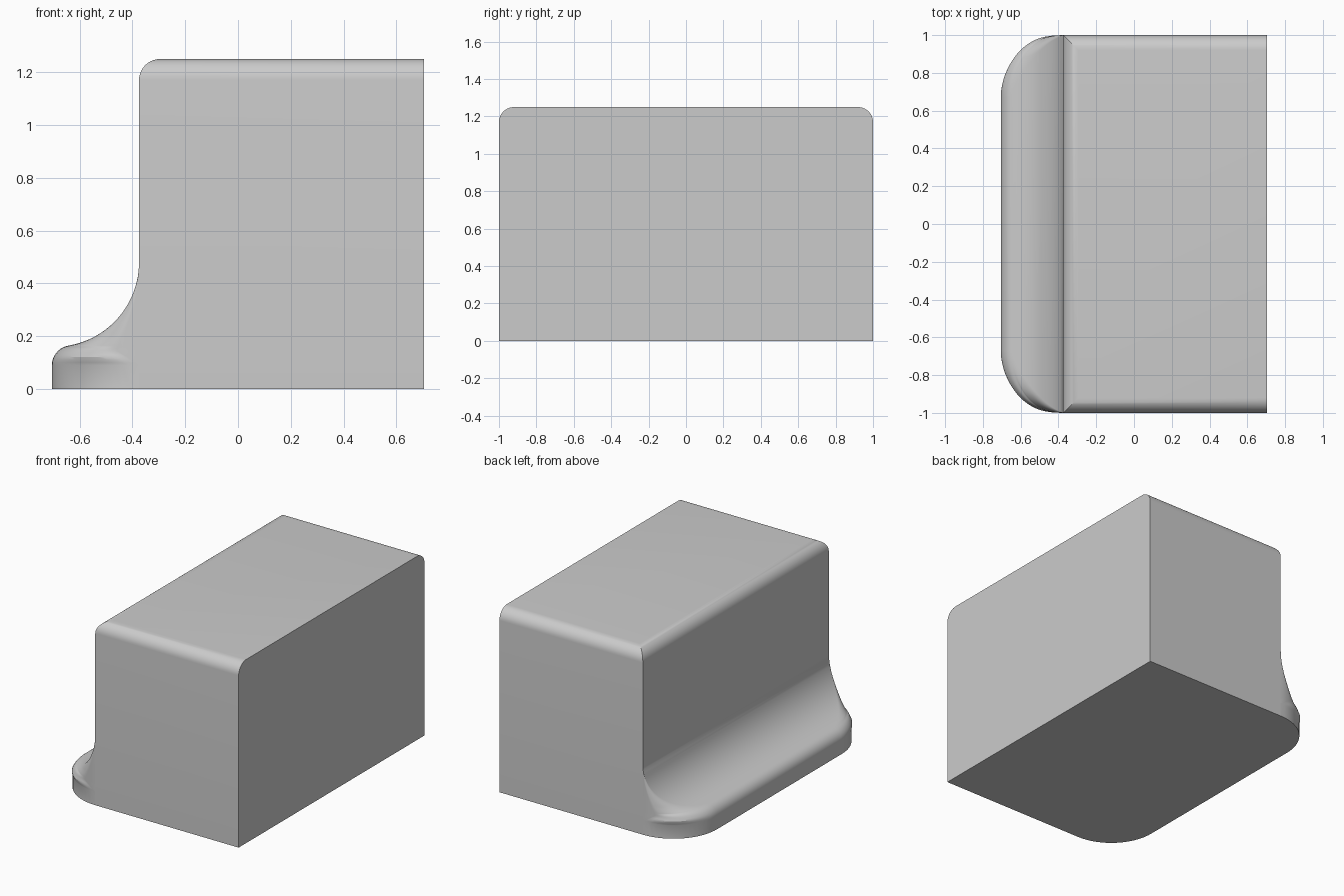
import bpy, bmesh
from math import sin, cos, sqrt, pi, radians

if "Cube" in bpy.data.objects:
    bpy.data.objects.remove(bpy.data.objects["Cube"])

grey = bpy.data.materials.new("plain_grey")
grey.use_nodes = True
grey.diffuse_color = (0.6, 0.6, 0.6, 1)
grey.node_tree.nodes["Principled BSDF"].inputs["Base Color"].default_value = (0.6, 0.6, 0.6, 1)

WALL, RIGHT, TOE = -0.375, 0.705, -0.705   # x of the block's two sides and the toe
CORNER = WALL - TOE                        # plan radius of the foot corners
FLAT = 1 - CORNER                          # half length of the straight toe


def finish(bm, name):
    bmesh.ops.recalc_face_normals(bm, faces=bm.faces)
    mesh = bpy.data.meshes.new(name)
    bm.to_mesh(mesh)
    bm.free()
    mesh.materials.append(grey)
    obj = bpy.data.objects.new(name, mesh)
    bpy.context.collection.objects.link(obj)
    bpy.ops.object.select_all(action="DESELECT")
    obj.select_set(True)
    bpy.context.view_layer.objects.active = obj
    bpy.ops.object.shade_smooth_by_angle(angle=radians(25))


# Main block, with three of its four top edges rounded
bm = bmesh.new()
bmesh.ops.create_cube(bm, size=1)
for v in bm.verts:
    v.co = ((WALL + RIGHT) / 2 + v.co.x * (RIGHT - WALL), v.co.y * 2, (v.co.z + 0.5) * 1.25)
rim = [e for e in bm.edges if all(v.co.z > 1 for v in e.verts)
       and any(v.co.x < 0 for v in e.verts)]
bmesh.ops.bevel(bm, geom=rim, offset=0.08, segments=10, profile=0.5, affect="EDGES")
finish(bm, "main_block")


# Foot profile: vertical toe, rounded lip, then a concave sweep up to the wall
LIP, COVE, COVE_X, COVE_Z = 0.075, 0.32, -0.695, 0.48
profile = [(TOE, 0)]
for i in range(11):
    a = radians(80) * i / 10
    profile.append((TOE + LIP * (1 - cos(a)), 0.09 + LIP * sin(a)))
for i in range(25):
    a = radians(10 + 80 * i / 24)
    profile.append((COVE_X + COVE * sin(a), COVE_Z - COVE * cos(a)))


def plan_width(x):
    return FLAT + sqrt(max(0, CORNER ** 2 - (x - WALL) ** 2))


def ramp(z, low, high):
    return min(1, max(0, (z - low) / (high - low)))


def half_outline(x, z):
    """Points from the toe centre line round one corner to the wall."""
    if z < 0.15:
        end = WALL - 0.105 * ramp(z, 0.09, 0.15)
    else:
        end = WALL - 0.105 * ((COVE_Z - z) / 0.33) ** 2
    end = max(x, end)
    start_y = max(FLAT, plan_width(x) - (end - x))
    span = pi / 2 - radians(35) * ramp(z, 0.12, 0.2)
    points = []
    for i in range(17):
        t = span * i / 16
        points.append((x + (end - x) * (1 - cos(t)) / (1 - cos(span)),
                       start_y + (plan_width(end) - start_y) * sin(t) / sin(span)))
    for i in range(1, 7):
        px = end + (WALL - end) * i / 6
        points.append((px, plan_width(px)))
    return points


# Foot, skinned through horizontal outlines
bm = bmesh.new()
rows = []
for x, z in profile:
    half = half_outline(x, z)
    outline = [(px, -py) for px, py in reversed(half)] + half
    rows.append([bm.verts.new((px, py, z)) for px, py in outline])
for low, high in zip(rows, rows[1:]):
    for i in range(len(low) - 1):
        bm.faces.new((low[i], low[i + 1], high[i + 1], high[i]))
bm.faces.new(rows[0])
bmesh.ops.remove_doubles(bm, verts=bm.verts, dist=0.0003)
finish(bm, "flared_foot")
